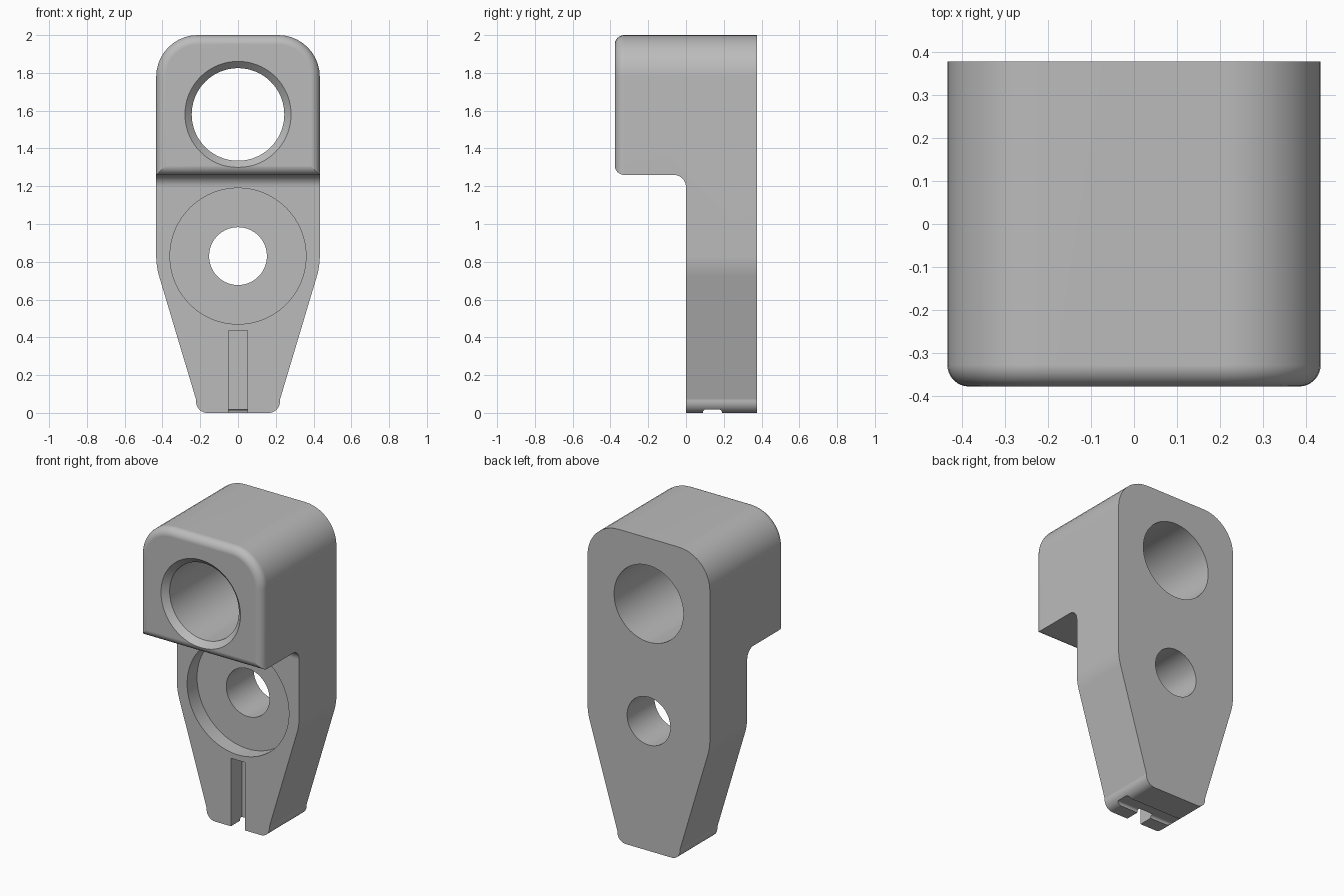
import bpy, bmesh, math
from mathutils import Vector

cube = bpy.data.objects.get("Cube")
if cube:
    bpy.data.objects.remove(cube)

HALF_W, HALF_D, EDGE = 0.433, 0.377, 0.05
HEAD_BOTTOM, HEAD_HOLE, PIVOT_HOLE = 1.26, 1.58, 0.83

grey = bpy.data.materials.new("light grey")
grey.use_nodes = True
colour = (0.5, 0.5, 0.5, 1)
grey.diffuse_color = colour
grey.node_tree.nodes["Principled BSDF"].inputs["Base Color"].default_value = colour


def rounded(corners, steps=10):
    """Closed 2D outline; each corner is (u, v, radius)."""
    out = []
    for i, (u, v, r) in enumerate(corners):
        p = Vector((u, v))
        if r == 0:
            out.append(p)
            continue
        a = (Vector(corners[i - 1][:2]) - p).normalized()
        b = (Vector(corners[(i + 1) % len(corners)][:2]) - p).normalized()
        half = a.angle(b) / 2
        centre = p + (a + b).normalized() * (r / math.sin(half))
        start = p + a * (r / math.tan(half)) - centre
        end = p + b * (r / math.tan(half)) - centre
        total = start.angle(end)
        for k in range(steps + 1):
            t = k / steps
            out.append(centre + (start * math.sin((1 - t) * total)
                                 + end * math.sin(t * total)) / math.sin(total))
    return out


def make_object(name, bm):
    bmesh.ops.recalc_face_normals(bm, faces=bm.faces[:])
    mesh = bpy.data.meshes.new(name)
    bm.to_mesh(mesh)
    bm.free()
    mesh.materials.append(grey)
    obj = bpy.data.objects.new(name, mesh)
    bpy.context.collection.objects.link(obj)
    return obj


def prism(points, axis, low, high):
    """Extrude an outline along x (points are y, z) or y (points are x, z)."""
    bm = bmesh.new()
    if axis == "x":
        verts = [bm.verts.new((low, p[0], p[1])) for p in points]
        move = (high - low, 0, 0)
    else:
        verts = [bm.verts.new((p[0], low, p[1])) for p in points]
        move = (0, high - low, 0)
    face = bm.faces.new(verts)
    moved = bmesh.ops.extrude_face_region(bm, geom=[face], use_keep_orig=True)["geom"]
    bmesh.ops.translate(bm, vec=move,
                        verts=[g for g in moved if isinstance(g, bmesh.types.BMVert)])
    return bm


def bore(name, z, stations, sides=96):
    """Turned cutter along y; stations are (y, radius)."""
    bm = bmesh.new()
    rings = []
    for y, r in stations:
        angles = [math.tau * k / sides for k in range(sides)]
        rings.append([bm.verts.new((r * math.cos(a), y, z + r * math.sin(a))) for a in angles])
    for r0, r1 in zip(rings, rings[1:]):
        for k in range(sides):
            n = (k + 1) % sides
            bm.faces.new((r0[k], r0[n], r1[n], r1[k]))
    bm.faces.new(rings[0])
    bm.faces.new(rings[-1])
    return make_object(name, bm)


# Full-depth body from the front outline, with a rounded front rim
right_side = [(0.222, 0, 0.06), (0.222, 0.07, 0), (HALF_W, 0.775, 0.38), (HALF_W, 2, 0.22)]
left_side = [(-x, z, r) for x, z, r in reversed(right_side)]
bm = prism(rounded(right_side + left_side), "y", -HALF_D, HALF_D)
rim = [e for e in bm.edges if all(v.co.y < -HALF_D + 0.001 for v in e.verts)]
bmesh.ops.recalc_face_normals(bm, faces=bm.faces[:])
bmesh.ops.bevel(bm, geom=rim, offset=EDGE, segments=9, profile=0.5, affect="EDGES")
body = make_object("bracket_body", bm)

# Space below the head, with a filleted inner corner and rounded lower lip
under_head = rounded([(-0.6, -0.2, 0), (0, -0.2, 0), (0, HEAD_BOTTOM, 0.065),
                      (-HALF_D, HEAD_BOTTOM, 0)])[:-1]
lip = [(-HALF_D + EDGE - EDGE * math.sin(a), HEAD_BOTTOM + EDGE - EDGE * math.cos(a))
       for a in [math.pi / 2 * k / 10 for k in range(11)]]
under_head += [Vector(p) for p in lip] + [Vector((-0.6, HEAD_BOTTOM + EDGE))]
cutters = [make_object("under_head_cutter", prism(under_head, "x", -1, 1))]

# Chamfered head bore and recessed pivot bore
cutters.append(bore("head_bore_cutter", HEAD_HOLE,
                    [(-HALF_D - 0.1, 0.381), (-HALF_D + 0.036, 0.245), (0.6, 0.245)]))
cutters.append(bore("pivot_bore_cutter", PIVOT_HOLE,
                    [(-0.1, 0.36), (0.1, 0.36), (0.1, 0.153), (0.6, 0.153)]))

# Vertical front slot and shallow cross groove under the foot
slot = [(-0.05, -0.1), (0.05, -0.1), (0.05, 0.435), (-0.05, 0.435)]
cutters.append(make_object("slot_cutter", prism(slot, "y", -0.1, 0.11)))
groove = rounded([(0.09, -0.1, 0), (0.19, -0.1, 0), (0.19, 0.018, 0.015), (0.09, 0.018, 0.015)])
cutters.append(make_object("groove_cutter", prism(groove, "x", -1, 1)))

# Cut the body, then discard the cutters
bpy.ops.object.select_all(action="DESELECT")
bpy.context.view_layer.objects.active = body
body.select_set(True)
for cutter in cutters:
    cutter.hide_render = True
    mod = body.modifiers.new(cutter.name, "BOOLEAN")
    mod.operation = "DIFFERENCE"
    mod.solver = "EXACT"
    mod.object = cutter
    bpy.ops.object.modifier_apply(modifier=mod.name)
    bpy.data.objects.remove(cutter)

# Smooth curves, crisp edges
bpy.ops.object.shade_smooth_by_angle(angle=math.radians(14))
weighted = body.modifiers.new("even_shading", "WEIGHTED_NORMAL")
weighted.keep_sharp = True
